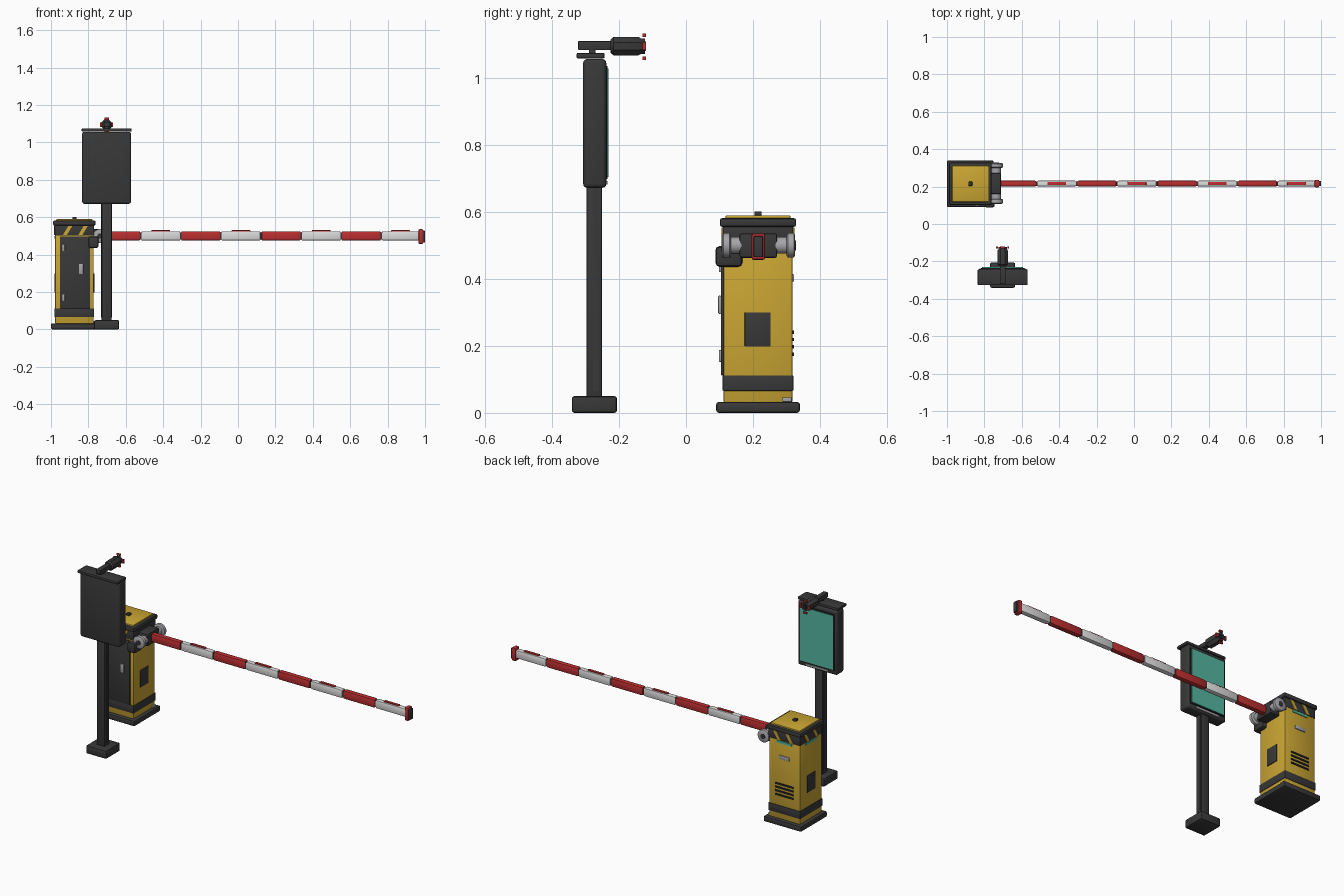
import bpy, bmesh, math
from mathutils import Matrix, Vector

if "Cube" in bpy.data.objects:
    bpy.data.objects.remove(bpy.data.objects["Cube"])


def material(name, rgb):
    m = bpy.data.materials.new(name)
    m.diffuse_color = (*rgb, 1)
    m.use_nodes = True
    m.node_tree.nodes["Principled BSDF"].inputs["Base Color"].default_value = m.diffuse_color
    return m


YELLOW = material("yellow_paint", (0.60, 0.385, 0.034))
DARK = material("dark_grey", (0.04, 0.04, 0.04))
BLACK = material("black", (0.015, 0.015, 0.015))
RED = material("red_paint", (0.50, 0.028, 0.03))
WHITE = material("white_paint", (0.72, 0.72, 0.72))
METAL = material("grey_metal", (0.38, 0.38, 0.40))
TEAL = material("teal_screen", (0.09, 0.47, 0.36))


def finish(name, bm, mat):
    bmesh.ops.recalc_face_normals(bm, faces=bm.faces)
    me = bpy.data.meshes.new(name)
    bm.to_mesh(me)
    bm.free()
    me.materials.append(mat)
    ob = bpy.data.objects.new(name, me)
    bpy.context.collection.objects.link(ob)
    bpy.context.view_layer.objects.active = ob
    bpy.ops.object.select_all(action='DESELECT')
    ob.select_set(True)
    bpy.ops.object.shade_smooth_by_angle(angle=math.radians(35))
    return ob


def box(name, x, y, z, mat, bevel=0.0, seg=2):
    """Box from ranges, with optional rounded edges."""
    bm = bmesh.new()
    size = (x[1] - x[0], y[1] - y[0], z[1] - z[0])
    mid = (sum(x) / 2, sum(y) / 2, sum(z) / 2)
    bmesh.ops.create_cube(bm, size=1, matrix=Matrix.Translation(mid) @ Matrix.Diagonal((*size, 1)))
    if bevel:
        bmesh.ops.bevel(bm, geom=bm.edges[:], offset=bevel, segments=seg, profile=0.5, affect='EDGES')
    return finish(name, bm, mat)


def lathe_y(name, x, z, profile, mat, sides=24):
    """Turned part along y; the profile is (y, radius) pairs."""
    bm = bmesh.new()
    rings = []
    for y, r in profile:
        rings.append([bm.verts.new((x + r * math.cos(a), y, z + r * math.sin(a)))
                      for a in (2 * math.pi * (i + 0.5) / sides for i in range(sides))])
    for a, b in zip(rings, rings[1:]):
        for i in range(sides):
            j = (i + 1) % sides
            bm.faces.new((a[i], a[j], b[j], b[i]))
    bm.faces.new(rings[0])
    bm.faces.new(rings[-1])
    return finish(name, bm, mat)


def stripe(name, corners, thickness, mat):
    """Thin slanted plate: four corners pushed along a thickness vector."""
    bm = bmesh.new()
    face = bm.faces.new([bm.verts.new(c) for c in corners])
    ext = bmesh.ops.extrude_face_region(bm, geom=[face])
    bmesh.ops.translate(bm, vec=Vector(thickness),
                        verts=[v for v in ext["geom"] if isinstance(v, bmesh.types.BMVert)])
    return finish(name, bm, mat)


# ---- cabinet shell
CX, CY = -0.875, 0.215


def square(name, half, z, mat, bevel, seg=2):
    return box(name, (CX - half, CX + half), (CY - half, CY + half), z, mat, bevel, seg)


square("cabinet_base", 0.125, (0, 0.033), DARK, 0.008)
square("cabinet_body", 0.103, (0.03, 0.56), YELLOW, 0.006)
square("cabinet_lower_band", 0.106, (0.066, 0.112), DARK, 0.003)
square("cabinet_upper_band", 0.105, (0.502, 0.56), DARK, 0.003)
square("cabinet_cap", 0.114, (0.555, 0.582), DARK, 0.008)
square("cabinet_lid", 0.097, (0.575, 0.59), YELLOW, 0.004)
box("lid_knob", (CX - 0.011, CX + 0.011), (CY - 0.011, CY + 0.011), (0.588, 0.602), DARK, 0.003)

# ---- warning stripes on the upper band
for i, u in enumerate((-0.062, 0.02)):
    pts = ((u, 0.504), (u + 0.022, 0.504), (u + 0.052, 0.554), (u + 0.03, 0.554))
    for side, yy in (("front", CY - 0.1045), ("back", CY + 0.1045)):
        s = -1 if side == "front" else 1
        stripe(f"{side}_stripe_{i}", [(CX + a, yy, z) for a, z in pts], (0, 0.004 * s, 0), YELLOW)
    stripe(f"side_stripe_{i}", [(CX - 0.1045, CY + a, z) for a, z in pts], (-0.004, 0, 0), YELLOW)

# ---- light strips under the band
box("back_light_strip", (CX - 0.05, CX + 0.05), (0.316, 0.322), (0.486, 0.500), TEAL)
box("side_light_strip", (-0.982, -0.976), (CY - 0.05, CY + 0.05), (0.486, 0.500), TEAL)

# ---- front door with hinges and handle
box("door", (-0.952, -0.79), (0.104, 0.114), (0.112, 0.498), DARK, 0.003)
for z in (0.17, 0.438):
    box("door_hinge", (-0.943, -0.926), (0.098, 0.106), (z - 0.018, z + 0.018), METAL, 0.003)
box("door_handle", (-0.851, -0.827), (0.096, 0.106), (0.296, 0.35), METAL, 0.003)

# ---- side inspection panels
for name, x in (("right", (-0.774, -0.768)), ("left", (-0.982, -0.976))):
    box(name + "_panel", x, (0.175, 0.253), (0.198, 0.30), DARK, 0.002)

# ---- back vents and pull
for i in range(4):
    z = 0.175 + i * 0.022
    box(f"vent_{i}", (CX - 0.06, CX + 0.06), (0.314, 0.322), (z - 0.005, z + 0.005), BLACK)
box("back_handle", (CX - 0.035, CX + 0.035), (0.314, 0.323), (0.392, 0.414), METAL, 0.003)
box("cable_plate", (-0.774, -0.764), (0.288, 0.316), (0.033, 0.046), METAL, 0.002)

# ---- arm pivot: shaft, end discs, clamp block, motor
PX, PZ = -0.737, 0.5
lathe_y("pivot_shaft", PX, PZ, [(0.115, 0.025), (0.315, 0.025)], METAL)
for y in (0.121, 0.313):
    lathe_y("pivot_disc", PX, PZ, [(y - 0.013, 0.03), (y - 0.009, 0.037), (y + 0.009, 0.037),
                                   (y + 0.013, 0.03)], METAL)
    lathe_y("pivot_bolt", PX, PZ, [(y - 0.015, 0.015), (y + 0.015, 0.015)], DARK, 12)
    box("pivot_bracket", (-0.78, PX), (y - 0.007, y + 0.007), (PZ - 0.02, PZ + 0.02), DARK)
box("clamp_block", (-0.775, -0.712), (0.16, 0.272), (0.463, 0.536), DARK, 0.006)
box("motor_box", (-0.80, -0.745), (0.088, 0.168), (0.436, 0.498), DARK, 0.012)

# ---- striped boom arm with reflectors on the white segments
SEG = 0.2145
box("boom_core", (-0.735, 0.975), (0.204, 0.228), (0.481, 0.519), DARK)
for i in range(8):
    a = -0.735 + i * SEG
    b = min(a + SEG, 0.972)
    box(f"boom_segment_{i}", (a + 0.002, b - 0.002), (0.200, 0.232), (0.475, 0.525),
        WHITE if i % 2 else RED, 0.008)
    if i % 2:
        m = (a + b) / 2
        box(f"reflector_{i}", (m - 0.05, m + 0.05), (0.208, 0.224), (0.522, 0.531), RED, 0.002)
box("boom_end_flange", (0.965, 0.99), (0.196, 0.236), (0.457, 0.536), RED, 0.006)
box("boom_end_cap", (0.97, 1.0), (0.202, 0.230), (0.465, 0.528), DARK, 0.003)

# ---- sign post
SX = -0.7025
box("post_foot", (SX - 0.067, SX + 0.067), (-0.341, -0.206), (0, 0.05), DARK, 0.008)
box("post", (SX - 0.026, SX + 0.026), (-0.297, -0.251), (0.045, 0.69), DARK, 0.004)
for s in (-1, 1):
    x = SX + s * 0.026
    box("post_side_strip", (x - 0.003, x + 0.003), (-0.277, -0.261), (0.065, 0.672), DARK)

# ---- display housing and screen facing the back
box("display_housing", (SX - 0.131, SX + 0.131), (-0.307, -0.238), (0.672, 1.057), DARK, 0.012, 3)
box("screen_bezel", (SX - 0.116, SX + 0.116), (-0.242, -0.234), (0.698, 1.036), BLACK, 0.002)
box("screen", (SX - 0.109, SX + 0.109), (-0.236, -0.231), (0.705, 1.029), TEAL)
box("screen_lower_strip", (SX - 0.075, SX + 0.075), (-0.24, -0.234), (0.682, 0.693), METAL)
box("display_roof", (SX - 0.134, SX + 0.134), (-0.327, -0.243), (1.058, 1.075), DARK, 0.005)

# ---- camera on the roof
box("camera_mount", (SX - 0.01, SX + 0.01), (-0.29, -0.27), (1.07, 1.09), DARK)
box("camera_arm", (SX - 0.015, SX + 0.015), (-0.322, -0.215), (1.083, 1.110), DARK, 0.002)
CZ = 1.095
lathe_y("camera_body", SX, CZ, [(-0.225, 0.022), (-0.216, 0.03), (-0.142, 0.03), (-0.135, 0.025),
                                (-0.122, 0.025)], DARK, 8)
lathe_y("camera_lens", SX, CZ, [(-0.126, 0.016), (-0.119, 0.013)], BLACK, 16)
for dx, dz in ((0, 0.033), (0, -0.036), (0.03, 0), (-0.03, 0)):
    w, h = (0.012, 0.005) if dz else (0.005, 0.012)
    box("camera_lamp", (SX + dx - w, SX + dx + w), (-0.13, -0.12), (CZ + dz - h, CZ + dz + h), RED)
